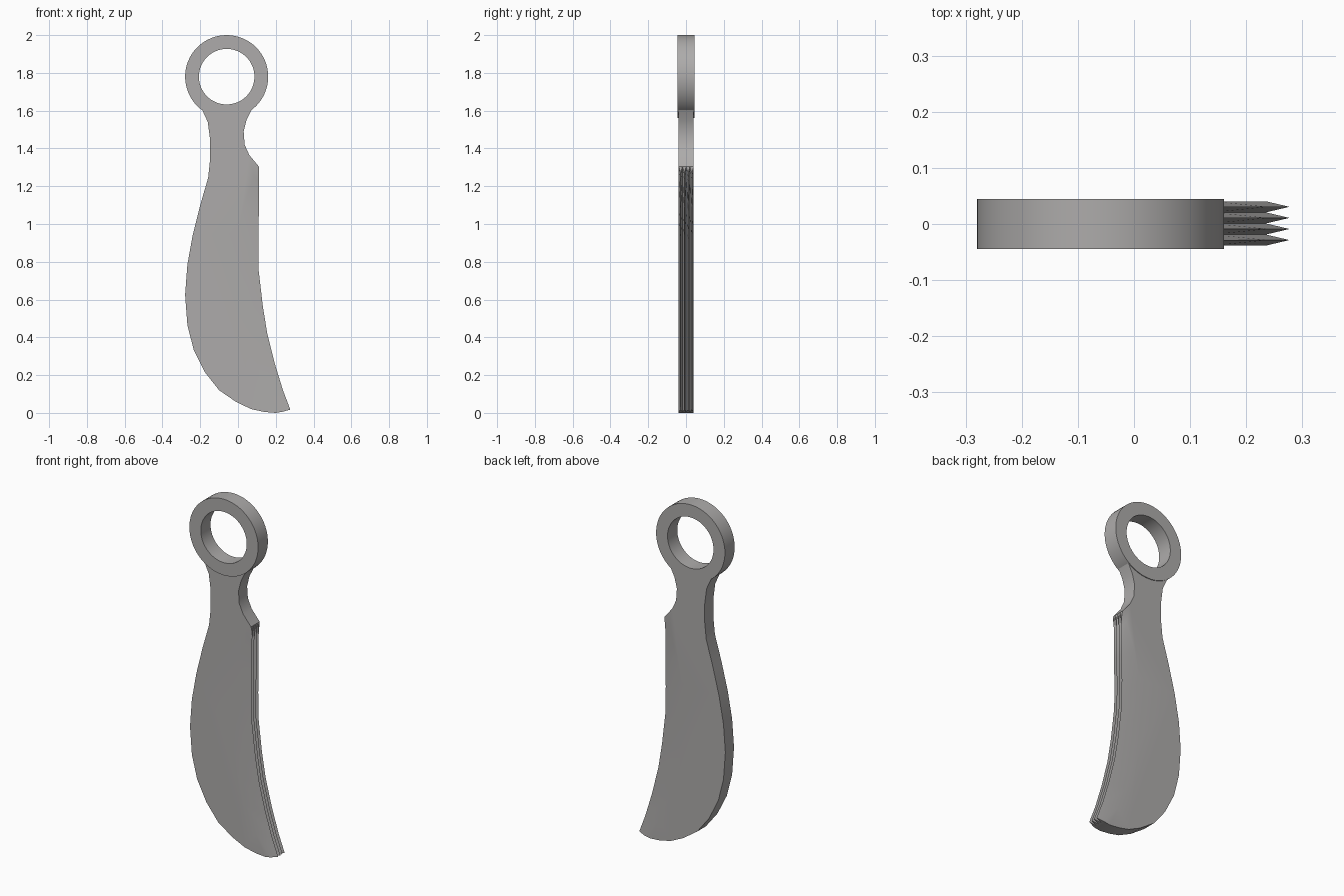
import bpy
import bmesh
import math

cube = bpy.data.objects.get("Cube")
if cube:
    bpy.data.objects.remove(cube)

steel = bpy.data.materials.new("warm_grey_steel")
steel.use_nodes = True
colour = (0.42, 0.41, 0.405, 1)
steel.diffuse_color = colour
steel.node_tree.nodes["Principled BSDF"].inputs["Base Color"].default_value = colour


def finish(bm, name):
    bmesh.ops.recalc_face_normals(bm, faces=bm.faces)
    mesh = bpy.data.meshes.new(name)
    bm.to_mesh(mesh)
    bm.free()
    mesh.materials.append(steel)
    obj = bpy.data.objects.new(name, mesh)
    bpy.context.collection.objects.link(obj)
    bpy.ops.object.select_all(action="DESELECT")
    obj.select_set(True)
    bpy.context.view_layer.objects.active = obj
    bpy.ops.object.shade_smooth_by_angle(angle=math.radians(30))


# Outlines as (x, z): grip with spine, bevel ridge, cutting edge
grip_front = [(0.072, 1.605), (0.045, 1.55), (0.03, 1.49), (0.035, 1.42), (0.06, 1.365)]
spine = [(0.2, 0), (0.14, 0.005), (0.07, 0.02), (-0.01, 0.058), (-0.1, 0.12),
         (-0.175, 0.215), (-0.235, 0.335), (-0.268, 0.466), (-0.28, 0.625),
         (-0.268, 0.785), (-0.24, 0.94), (-0.2, 1.1), (-0.158, 1.245),
         (-0.148, 1.34), (-0.148, 1.45), (-0.16, 1.54), (-0.19, 1.605)]
ridge = [(0.11, 1.305), (0.085, 1.25), (0.03, 1.1), (0, 0.95), (-0.01, 0.75),
         (0, 0.57), (0.025, 0.42), (0.075, 0.26), (0.14, 0.12), (0.235, 0.006)]
edge = [(0.11, 1.27), (0.11, 1.22), (0.11, 1.05), (0.108, 0.9), (0.109, 0.757),
        (0.132, 0.56), (0.155, 0.42), (0.195, 0.26), (0.238, 0.12), (0.277, 0.017)]

# Blade body: layered slab whose front side splits into four wedges
BLADES, HALF, SHIFT = 4, 0.0395, 0.001
step = 2 * HALF / BLADES
outline = grip_front + ridge + spine
bm = bmesh.new()


def row(points, y):
    return [bm.verts.new((x, y, z)) for x, z in points]


layers = [row(outline, SHIFT - HALF + i * step) for i in range(BLADES + 1)]
tips = [row(edge, SHIFT - HALF + (i + 0.5) * step) for i in range(BLADES)]
bm.faces.new(layers[0])
bm.faces.new(layers[-1])
first = len(grip_front)
last = first + len(ridge) - 1
for near, far, tip in zip(layers, layers[1:], tips):
    for i in range(len(outline)):
        j = (i + 1) % len(outline)
        if first <= i < last:
            k = i - first
            bm.faces.new((near[i], near[j], tip[k + 1], tip[k]))
            bm.faces.new((far[i], far[j], tip[k + 1], tip[k]))
        else:
            bm.faces.new((near[i], near[j], far[j], far[i]))
    bm.faces.new((near[first], far[first], tip[0]))
    bm.faces.new((near[last], far[last], tip[-1]))
finish(bm, "blade_and_grip")

# Finger ring: rectangular section swept around its centre
bm = bmesh.new()
SEGMENTS, DEPTH = 64, 0.0445
section = [(0.22, -DEPTH), (0.22, DEPTH), (0.147, DEPTH), (0.147, -DEPTH)]
rings = []
for s in range(SEGMENTS):
    a = math.tau * s / SEGMENTS
    rings.append([bm.verts.new((-0.06 + r * math.cos(a), y, 1.78 + r * math.sin(a)))
                  for r, y in section])
for s in range(SEGMENTS):
    here, there = rings[s - 1], rings[s]
    for c in range(4):
        bm.faces.new((here[c - 1], here[c], there[c], there[c - 1]))
finish(bm, "finger_ring")
